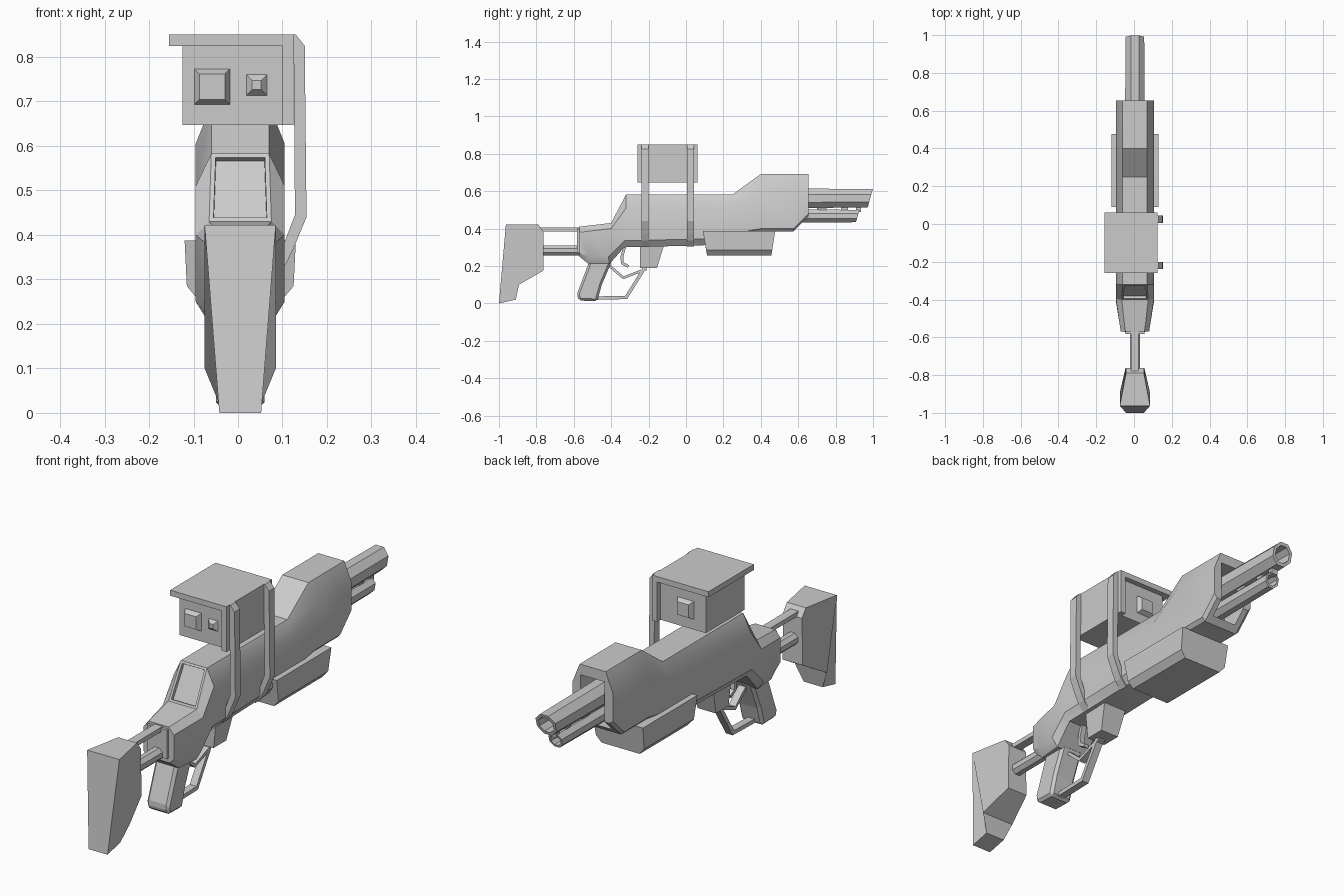
import bpy, bmesh, math
from mathutils import Vector

if "Cube" in bpy.data.objects:
    bpy.data.objects.remove(bpy.data.objects["Cube"])

CX = 0.005  # the gun's own centre line


def finish(name, bm):
    bmesh.ops.recalc_face_normals(bm, faces=bm.faces)
    me = bpy.data.meshes.new(name)
    bm.to_mesh(me)
    bm.free()
    ob = bpy.data.objects.new(name, me)
    bpy.context.collection.objects.link(ob)
    return ob


def smooth(ob):
    bpy.ops.object.select_all(action='DESELECT')
    ob.select_set(True)
    bpy.context.view_layer.objects.active = ob
    bpy.ops.object.shade_smooth_by_angle(angle=math.radians(32))


def loft(name, rings, edit=None):
    """Skin closed rings of points and cap both ends."""
    bm = bmesh.new()
    vs = [[bm.verts.new(p) for p in r] for r in rings]
    n = len(rings[0])
    for a, b in zip(vs, vs[1:]):
        for i in range(n):
            bm.faces.new((a[i], a[(i + 1) % n], b[(i + 1) % n], b[i]))
    bm.faces.new(vs[0])
    bm.faces.new(vs[-1])
    if edit:
        bmesh.ops.recalc_face_normals(bm, faces=bm.faces)
        edit(bm)
    return finish(name, bm)


def mirrored(half):
    """Half section of (half width, y, z) -> full ring."""
    return ([(CX + w, y, z) for w, y, z in half]
            + [(CX - w, y, z) for w, y, z in reversed(half)])


def side_prism(name, pts, width=None):
    """Side profile of (y, z[, half width]) mirrored across the centre line."""
    ws = [p[2] if len(p) > 2 else width for p in pts]
    return loft(name, [[(CX + s * w, p[0], p[1]) for p, w in zip(pts, ws)] for s in (-1, 1)])


def box(name, x, y, z):
    return loft(name, [[(a, y[0], z[0]), (a, y[1], z[0]), (a, y[1], z[1]), (a, y[0], z[1])] for a in x])


def ribbon(path, t):
    """Outline of a 2D path with thickness t."""
    p = [Vector(q) for q in path]
    left, right = [], []
    for i, q in enumerate(p):
        d0 = (q - p[i - 1]).normalized() if i else (p[1] - q).normalized()
        d1 = (p[i + 1] - q).normalized() if i < len(p) - 1 else d0
        d = (d0 + d1).normalized()
        off = Vector((-d.y, d.x)) * t / 2 / max(d.dot(d0), 0.4)
        left.append(q + off)
        right.append(q - off)
    return [tuple(q) for q in left + right[::-1]]


def octagon(r, y, zc, slant=0.0):
    r /= math.cos(math.pi / 8)
    out = []
    for i in range(8):
        a = math.pi / 8 + i * math.pi / 4
        out.append((CX + r * math.cos(a), y + slant * r * math.sin(a), zc + r * math.sin(a)))
    return out


# Receiver, with the sunken screen on its rear slope
def screen(bm):
    bm.faces.ensure_lookup_table()
    f = min(bm.faces, key=lambda q: (q.calc_center_median() - Vector((CX, -.36, .505))).length)
    bmesh.ops.inset_region(bm, faces=[f], thickness=0.014)
    bmesh.ops.inset_region(bm, faces=[f], thickness=0.001, depth=-0.015)


sections = [
    [(.05, -.57, .41), (.075, -.57, .38), (.075, -.57, .27), (.055, -.57, .25)],
    [(.057, -.52, .416), (.083, -.52, .386), (.083, -.52, .25), (.065, -.52, .21)],
    [(.07, -.40, .43), (.10, -.40, .40), (.10, -.415, .25), (.075, -.41, .21)],
    [(.065, -.32, .583), (.10, -.32, .51), (.10, -.33, .335), (.075, -.33, .30)],
    [(.065, .25, .583), (.10, .25, .51), (.10, .09, .345), (.075, .09, .31)],
    [(.065, .40, .692), (.10, .40, .605), (.10, .40, .40), (.085, .40, .385)],
    [(.065, .575, .692), (.10, .575, .605), (.10, .575, .40), (.085, .575, .385)],
    [(.065, .655, .692), (.10, .655, .605), (.10, .655, .48), (.085, .655, .465)],
]
body = loft("receiver", [mirrored(s) for s in sections], screen)

# Muzzle opening around the barrels
cutter = box("muzzle_cutter", (CX - .06, CX + .06), (.53, .75), (.41, .645))
mod = body.modifiers.new("opening", 'BOOLEAN')
mod.object = cutter
mod.operation = 'DIFFERENCE'
mod.solver = 'EXACT'
bpy.context.view_layer.objects.active = body
bpy.ops.object.modifier_apply(modifier=mod.name)
bpy.data.objects.remove(cutter)
smooth(body)

# Lower handguard
loft("handguard", [mirrored(s) for s in (
    [(.125, .09, .387), (.12, .108, .285), (.095, .113, .255)],
    [(.125, .477, .387), (.12, .461, .285), (.095, .456, .255)])])

# Barrels with slanted hollow tips, joined by ribs
for name, r, zc, tip in (("upper_barrel", .049, .562, .985), ("lower_barrel", .033, .467, .918)):
    loft(name, [octagon(r * 1.08, .53, zc), octagon(r, tip, zc, .28),
                octagon(r * .72, tip, zc, .28), octagon(r * .72, tip - .15, zc)])
for y0, y1 in ((.70, .75), (.83, .865), (.91, .935)):
    box("barrel_rib", (CX - .015, CX + .015), (y0, y1), (.488, .525))

# Shoulder stock, wide at the back and narrow at the front
side_prism("stock", [(-1, 0, .047), (-.963, .422, .08), (-.79, .422, .047), (-.763, .385, .047),
                     (-.763, .175, .05), (-.893, .10, .08), (-.91, .02, .047)])
loft("stock_rod", [octagon(.027, -.78, .283), octagon(.027, -.55, .283)])
box("stock_bar", (CX - .02, CX + .02), (-.78, -.55), (.385, .405))
box("rear_plate", (CX - .05, CX + .05), (-.582, -.56), (.27, .40))

# Pistol grip
grip = side_prism("grip", [(-.515, .23), (-.583, .05), (-.573, .015), (-.475, .012),
                           (-.45, .10), (-.395, .23)], .055)
bev = grip.modifiers.new("bevel", 'BEVEL')
bev.width = .012
bev.segments = 1

# Magazine well, trigger and guards
side_prism("magazine_well", [(-.245, .33, .06), (-.112, .33, .06), (-.155, .19, .045), (-.245, .19, .045)])
side_prism("hand_guard_bar", ribbon([(-.49, .028), (-.32, .032), (-.215, .20)], .018), .017)
side_prism("trigger_guard", ribbon([(-.42, .21), (-.335, .137), (-.21, .185)], .014), .017)
side_prism("trigger", ribbon([(-.325, .31), (-.343, .25), (-.34, .215), (-.308, .197)], .015), .012)

# Sight box under an L-shaped cover
box("sight_box", (-.125, .102), (-.235, .038), (.647, .826))
cover = [(-.155, .85), (.125, .85), (.125, .647), (.10, .647), (.10, .825), (-.155, .825)]
loft("sight_cover", [[(x, y, z) for x, z in cover] for y in (-.26, .062)])


# Raised lenses
def lens(name, x, z, half, inner, y0, y1):
    loft(name, [[(x + a * h, y, z + b * h) for a, b in ((-1, -1), (1, -1), (1, 1), (-1, 1))]
                for h, y in ((half, y0), (inner, y1))])


lens("large_lens", -.058, .733, .042, .029, -.232, -.255)
lens("small_lens", .042, .737, .026, .010, -.232, -.25)
lens("front_lens", -.025, .733, .042, .029, .035, .058)

# Sight straps running down the right side and under the receiver
strap = [(.122, .85), (.13, .85), (.15, .825), (.154, .44), (.125, .37), (.108, .335), (.08, .303),
         (.075, .32), (.095, .345), (.105, .385), (.128, .445), (.125, .82)]
for y in (-.22, .025):
    loft("sight_strap", [[(x, y + d, z) for x, z in strap] for d in (-.019, .019)])
